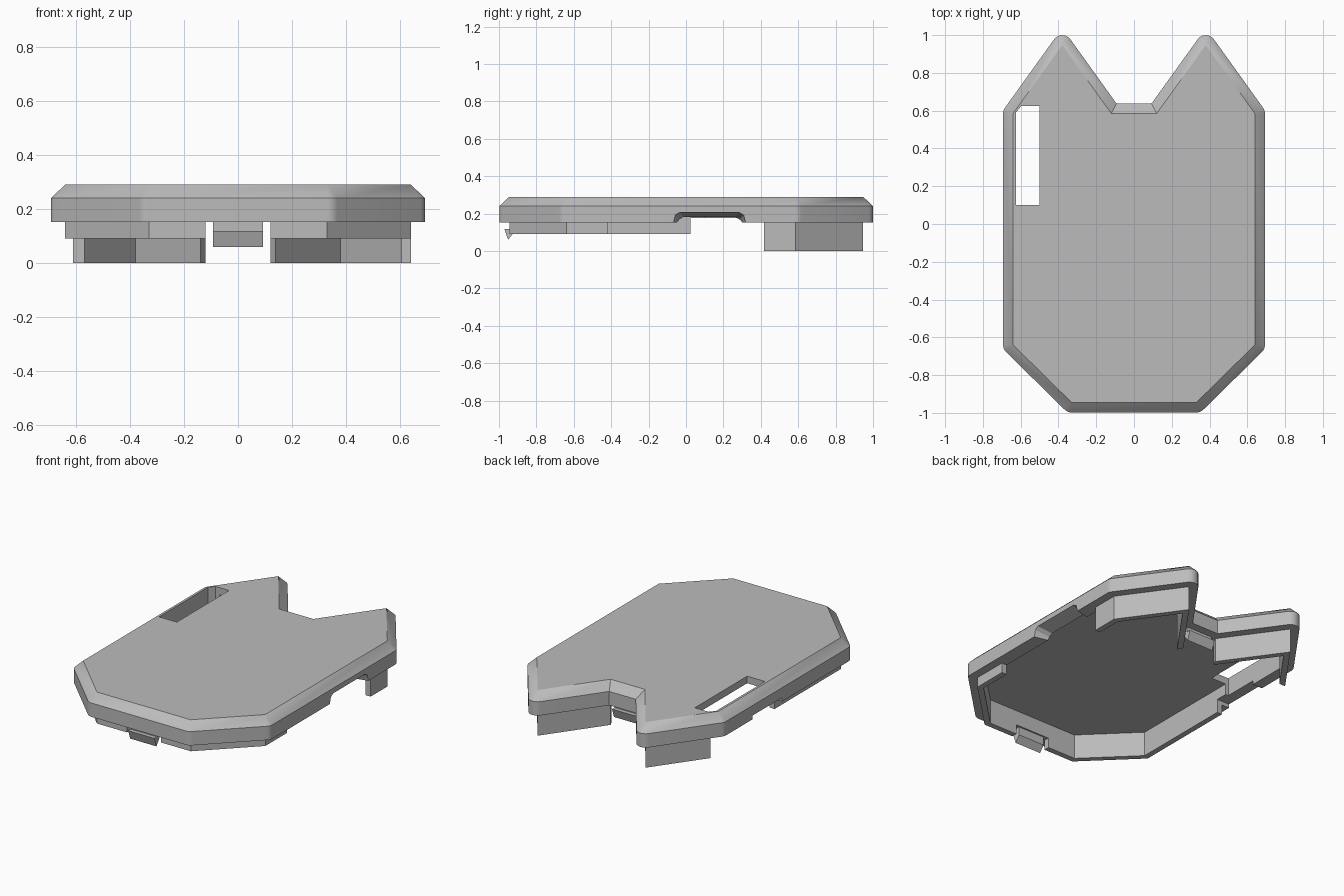
import bpy, bmesh, math
from mathutils import Vector

old = bpy.data.objects.get("Cube")
if old:
    bpy.data.objects.remove(old, do_unlink=True)

grey = bpy.data.materials.new("plain grey")
grey.use_nodes = True
COLOUR = (0.5, 0.5, 0.5, 1)
grey.diffuse_color = COLOUR
grey.node_tree.nodes["Principled BSDF"].inputs["Base Color"].default_value = COLOUR

RIM_Z, SIDE_Z, TOP_Z, CEILING_Z = 0.152, 0.24, 0.29, 0.245
BEVEL, WALL = 0.053, 0.035

# Right half of the lid outline, counter-clockwise, then mirrored
half = [(0.33, -0.945), (0.64, -0.64), (0.64, 0.585), (0.38, 0.947), (0.12, 0.585)]
outline = [Vector(p) for p in half] + [Vector((-x, y)) for x, y in reversed(half)]


def outward(a, b):
    d = (b - a).normalized()
    return Vector((d.y, -d.x))


def inset(points, dist, closed):
    """Mitred offset of a path (positive = outward)."""
    result, n = [], len(points)
    for i, p in enumerate(points):
        first, last = (not closed and i == 0), (not closed and i == n - 1)
        n2 = outward(p, points[(i + 1) % n]) if not last else None
        n1 = outward(points[i - 1], p) if not first else n2
        n2 = n2 or n1
        result.append(p + (n1 + n2) * dist / (1 + n1.dot(n2)))
    return result


def rounded(points, dist, steps=7):
    """Outward offset with rounded convex corners, 'steps' points per corner."""
    mitred, result, n = inset(points, dist, True), [], len(points)
    for i, p in enumerate(points):
        n1, n2 = outward(points[i - 1], p), outward(p, points[(i + 1) % n])
        if n1.cross(n2) < 0:
            result += [mitred[i]] * steps
            continue
        a, turn = math.atan2(n1.y, n1.x), n1.angle(n2)
        for k in range(steps):
            t = a + turn * k / (steps - 1)
            result.append(p + Vector((math.cos(t), math.sin(t))) * dist)
    return result


def loft(name, rings, closed=False):
    """Skin equal-length rings of 3D points; cap both ends, or join last to first."""
    bm = bmesh.new()
    loops = [[bm.verts.new(p) for p in ring] for ring in rings]
    pairs = list(zip(loops, loops[1:]))
    if closed:
        pairs.append((loops[-1], loops[0]))
    for low, high in pairs:
        for i in range(len(low)):
            bm.faces.new((low[i - 1], low[i], high[i], high[i - 1]))
    if not closed:
        bm.faces.new(loops[0])
        bm.faces.new(loops[-1])
    bmesh.ops.remove_doubles(bm, verts=bm.verts, dist=0.0005)
    bmesh.ops.recalc_face_normals(bm, faces=bm.faces)
    mesh = bpy.data.meshes.new(name)
    bm.to_mesh(mesh)
    bm.free()
    mesh.materials.append(grey)
    obj = bpy.data.objects.new(name, mesh)
    bpy.context.collection.objects.link(obj)
    return obj


def at_z(points, z):
    return [(p[0], p[1], z) for p in points]


def prism(name, points, z0, z1):
    return loft(name, [at_z(points, z0), at_z(points, z1)])


def cut(obj, cutter):
    cutter.hide_render = True
    mod = obj.modifiers.new("cut", 'BOOLEAN')
    mod.operation, mod.solver, mod.object = 'DIFFERENCE', 'EXACT', cutter
    bpy.context.view_layer.objects.active = obj
    bpy.ops.object.modifier_apply(modifier=mod.name)
    bpy.data.objects.remove(cutter, do_unlink=True)


def rectangle(x0, x1, y0, y1):
    return [(x0, y0), (x1, y0), (x1, y1), (x0, y1)]


# Hollow lid: inner ceiling, inner wall, rim, side, bevel and top
STEPS = 7
outer = rounded(outline, BEVEL, STEPS)
top = [p for p in outline for _ in range(STEPS)]
inner = [p for p in inset(outline, -WALL, True) for _ in range(STEPS)]
lid = loft("lid_shell", [at_z(inner, CEILING_Z), at_z(inner, RIM_Z), at_z(outer, RIM_Z),
                         at_z(outer, SIDE_Z), at_z(top, TOP_Z)])

# Long slot through the lid
slot = [(-0.625, 0.1), (-0.5, 0.1), (-0.5, 0.625), (-0.597, 0.625), (-0.625, 0.59)]
cut(lid, prism("slot_cutter", slot, 0.05, 0.4))


# Slanted finger notch in the left side
def arch(x, y0, y1, height):
    side = [(y0, 0.1), (y0, 0.153), (y0 + 0.012, height - 0.014), (y0 + 0.035, height)]
    path = side + [(y0 + y1 - y, z) for y, z in reversed(side)]
    return [(x, y, z) for y, z in path]


cut(lid, loft("notch_cutter", [arch(0.72, -0.075, 0.325, 0.215), arch(0.59, -0.045, 0.295, 0.178)]))

# Shallow relief under the right side
cut(lid, prism("relief_cutter", rectangle(-0.75, -0.59, 0.025, 0.32), 0.1, 0.176))


# Thin lips that hang below the rim
def lip(name, path, bottom, drop_last=False):
    path = [Vector(p) for p in path]
    inside = inset(path, -WALL, False)
    if drop_last:
        path, inside = path[:-1], inside[:-1]
    return prism(name, path + inside[::-1], bottom, RIM_Z + 0.02)


def mirror(path):
    return [(-x, y) for x, y in reversed(path)]


def front_path(end_y):
    return [(0.12, -0.945), half[0], half[1], (0.64, end_y)]


lip("front_lip_left", front_path(-0.42), 0.09)
lip("front_lip_right", mirror(front_path(0.025)), 0.09)

ear_path = [(0.64, 0.417)] + half[2:] + [(0, 0.585)]
ear_left = lip("ear_lip_left", ear_path, 0.0, True)
ear_right = ear_left.copy()
ear_right.data = ear_left.data.copy()
ear_right.name = "ear_lip_right"
bpy.context.collection.objects.link(ear_right)
ear_right.data.transform(((-1, 0, 0, 0), (0, 1, 0, 0), (0, 0, 1, 0), (0, 0, 0, 1)))
ear_right.data.flip_normals()
cut(ear_right, prism("ear_cutter", rectangle(-0.8, -0.5, 0.3, 0.625), -0.1, 0.3))


# Snap tabs with a hooked tip at the front and in the rear notch
def snap_tab(name, y, side):
    profile = [(-0.025, 0.18), (0, 0.18), (0, 0.118), (0.026, 0.118), (0.006, 0.06), (-0.025, 0.1)]
    loft(name, [[(x, y + side * o, z) for o, z in profile] for x in (-0.092, 0.092)])


snap_tab("front_snap_tab", -0.945, -1)
snap_tab("rear_snap_tab", 0.585, 1)

# Smooth the rounded corners only
bpy.ops.object.select_all(action='DESELECT')
lid.select_set(True)
bpy.context.view_layer.objects.active = lid
bpy.ops.object.shade_smooth_by_angle(angle=math.radians(25))
